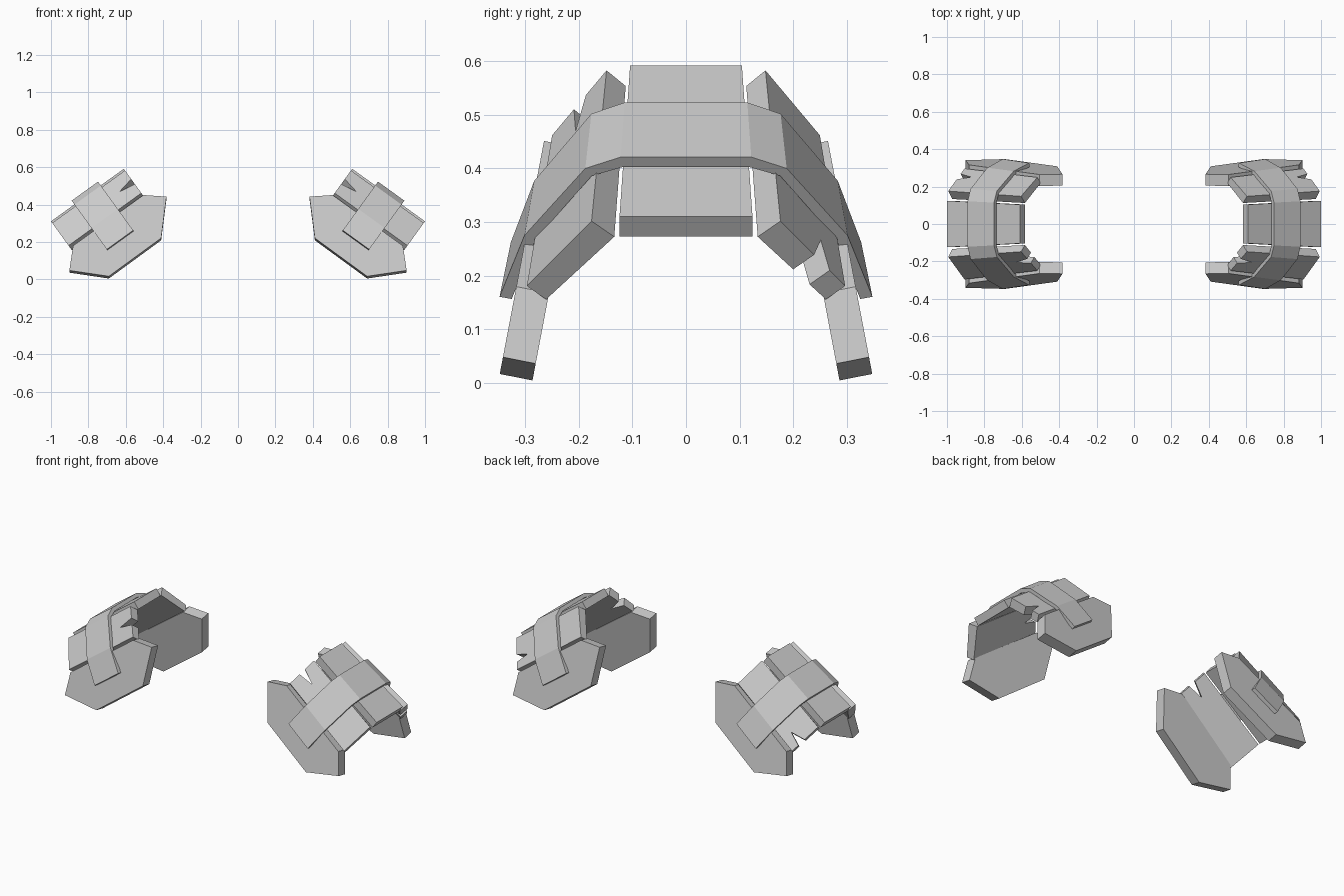
import bpy, bmesh

if "Cube" in bpy.data.objects:
    bpy.data.objects.remove(bpy.data.objects["Cube"])

UC = 0.389                       # middle of the pad along its slope


def place(u, y, n):
    """Sloped pad frame (u down the slope, n off it) to world, widening outward."""
    y *= 1 + 0.36 * (u - UC)
    return (0.811 * u + 0.585 * n, y, -0.585 * u + 0.811 * n)


def slab(name, inner, outer):
    """Solid between two matching outlines, mirrored to the other shoulder."""
    bm = bmesh.new()
    a = [bm.verts.new(p) for p in inner]
    b = [bm.verts.new(p) for p in outer]
    bm.faces.new(a)
    bm.faces.new(b)
    for i in range(len(a)):
        j = (i + 1) % len(a)
        bm.faces.new((a[i], a[j], b[j], b[i]))
    bmesh.ops.recalc_face_normals(bm, faces=bm.faces)
    me = bpy.data.meshes.new(name)
    bm.to_mesh(me)
    bm.free()
    ob = bpy.data.objects.new(name, me)
    bpy.context.collection.objects.link(ob)
    ob.modifiers.new("pair", 'MIRROR')
    return ob


U0, U1 = 0.149, 0.629

# Flat crown plate
rect = [(U0, -.114), (U1, -.114), (U1, .114), (U0, .114)]
slab("crown_plate", [place(u, y, .791) for u, y in rect],
     [place(u, y, .837) for u, y in rect])

# Sloping plates, front one notched at the inner end, back one at the outer end
front = [(U0, 0), (U1, 0), (U1, 1), (U0, 1), (U0, .6), (U0 + .09, .5), (U0, .38)]
back = [(U0, 0), (U1, 0), (U1, .52), (U1 - .08, .68), (U1, .76), (U1, 1), (U0, 1)]
for name, s, outline in (("front_slope_plate", -1, front), ("back_slope_plate", 1, back)):
    slab(name,
         [place(u, s * (.123 + .117 * t), .790 - .144 * t) for u, t in outline],
         [place(u, s * (.162 + .111 * t), .826 - .149 * t) for u, t in outline])

# Hexagonal guards, leaning inward toward the top
hexa = [(-.174, .410), (.172, .408), (.325, .557), (.232, .652), (-.232, .652), (-.327, .573)]
for name, s in (("front_guard", -1), ("back_guard", 1)):
    outer, inner = [], []
    for du, n in hexa:
        u = UC + du - .004
        x, z = 0.811 * u + 0.585 * n, -0.585 * u + 0.811 * n
        outer.append((x, s * (.348 - .19 * z), z + .012))
        inner.append((x, s * (.287 - .19 * z), z))
    slab(name, inner, outer)

# Strap bent over all the plates
half_out = [(.118, .862), (.182, .836), (.292, .682), (.337, .541)]
half_in = [(.112, .840), (.170, .819), (.272, .673), (.315, .536)]
path_out = [(-y, n) for y, n in reversed(half_out)] + half_out
path_in = [(-y, n) for y, n in reversed(half_in)] + half_in
section = path_out + path_in[::-1]
slab("cross_strap", [place(.301, y, n) for y, n in section],
     [place(.475, y, n) for y, n in section])
